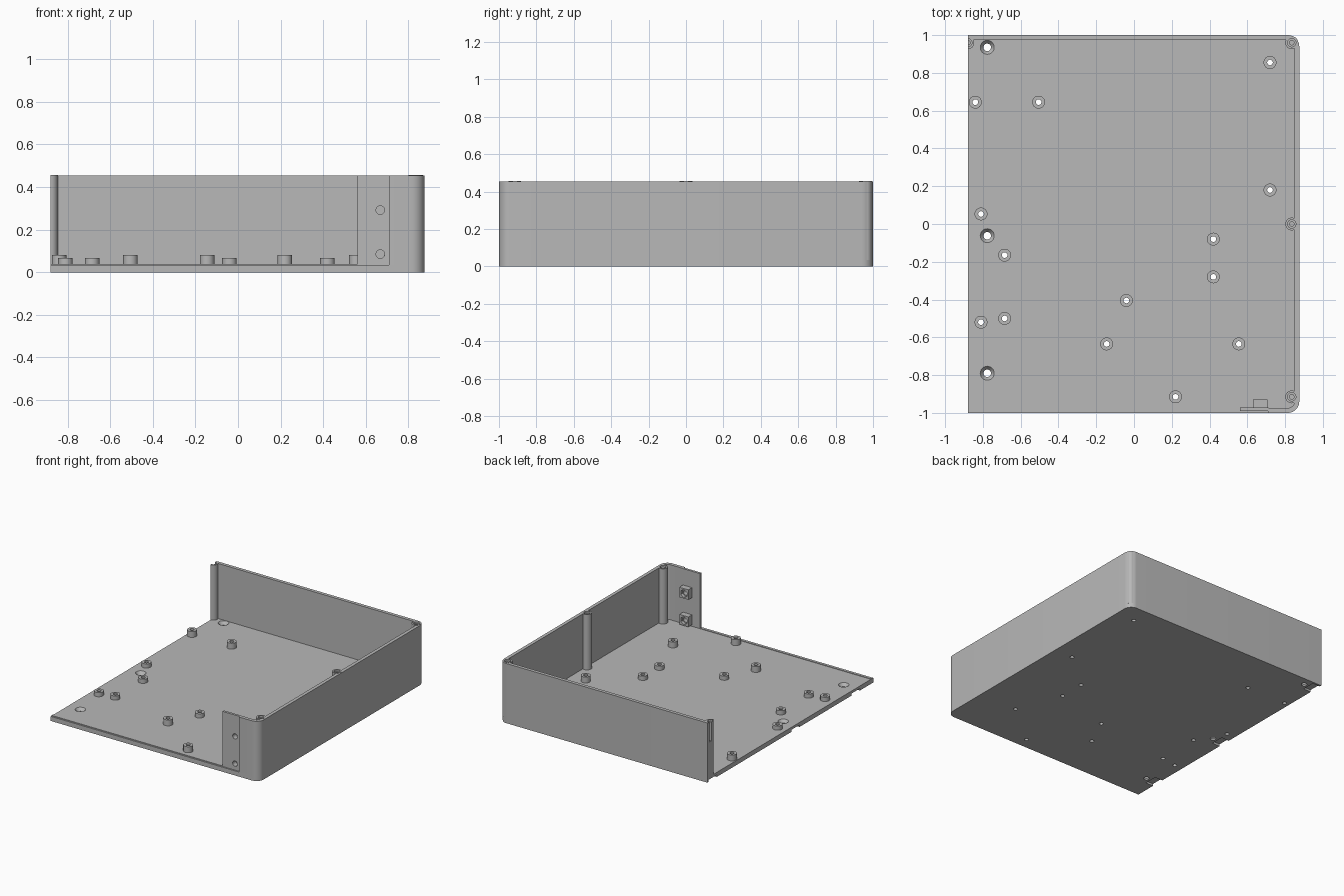
import bpy, bmesh
from math import sin, cos, pi, radians
from mathutils import Matrix

cube = bpy.data.objects.get("Cube")
if cube:
    bpy.data.objects.remove(cube, do_unlink=True)

grey = bpy.data.materials.new("Plain Grey")
grey.use_nodes = True
COLOUR = (0.48, 0.48, 0.48, 1)
grey.diffuse_color = COLOUR
grey.node_tree.nodes["Principled BSDF"].inputs["Base Color"].default_value = COLOUR

LEFT, RIGHT, BACK, FRONT = -0.88, 0.875, 1.0, -1.0
FLOOR, TOP, THICK, RADIUS = 0.035, 0.455, 0.026, 0.06
parts = []


def finish(name, bm):
    bmesh.ops.remove_doubles(bm, verts=bm.verts, dist=1e-5)
    bmesh.ops.recalc_face_normals(bm, faces=bm.faces)
    mesh = bpy.data.meshes.new(name)
    bm.to_mesh(mesh)
    bm.free()
    mesh.materials.append(grey)
    obj = bpy.data.objects.new(name, mesh)
    bpy.context.collection.objects.link(obj)
    parts.append(obj)
    return obj


def add_prism(bm, outline, z0, z1):
    low = [bm.verts.new((x, y, z0)) for x, y in outline]
    high = [bm.verts.new((x, y, z1)) for x, y in outline]
    bm.faces.new(low)
    bm.faces.new(high)
    for i in range(len(low)):
        j = (i + 1) % len(low)
        bm.faces.new((low[i], low[j], high[j], high[i]))


def add_box(bm, x0, x1, y0, y1, z0, z1):
    add_prism(bm, [(x0, y0), (x1, y0), (x1, y1), (x0, y1)], z0, z1)


def add_lathe(bm, profile, x, y, sides=24):
    """Spin a closed (radius, height) profile; zero radius closes a solid."""
    rings = []
    for r, z in profile:
        if r == 0:
            rings.append([bm.verts.new((x, y, z))] * sides)
        else:
            rings.append([bm.verts.new((x + r * cos(2 * pi * k / sides),
                                        y + r * sin(2 * pi * k / sides), z))
                          for k in range(sides)])
    for a, b in zip(rings, rings[1:] + rings[:1]):
        for k in range(sides):
            n = (k + 1) % sides
            corners = list(dict.fromkeys((a[k], a[n], b[n], b[k])))
            if len(corners) > 2:
                bm.faces.new(corners)


def add_rod(bm, x, y, r, z0, z1, sides=24):
    add_lathe(bm, [(0, z0), (r, z0), (r, z1), (0, z1)], x, y, sides)


def add_rod_y(bm, x, z, r, y0, y1, sides=24):
    # Rod lying along the depth axis
    made = bmesh.ops.create_cone(
        bm, cap_ends=True, segments=sides, radius1=r, radius2=r, depth=y1 - y0,
        matrix=Matrix.Translation((x, (y0 + y1) / 2, z)) @ Matrix.Rotation(pi / 2, 4, 'X'))
    return made


def combine(target, bm, operation="DIFFERENCE"):
    tool = finish("cutter", bm)
    tool.hide_render = True
    parts.remove(tool)
    mod = target.modifiers.new("cut", 'BOOLEAN')
    mod.operation, mod.object, mod.solver = operation, tool, 'EXACT'
    bpy.context.view_layer.objects.active = target
    bpy.ops.object.modifier_apply(modifier=mod.name)
    bpy.data.objects.remove(tool, do_unlink=True)


def right_path(inset, start_x, end_x):
    """Path from the front edge round both right corners to the back edge."""
    r = RADIUS - inset
    cx = RIGHT - RADIUS
    path = [(start_x, FRONT + inset)]
    for cy, turn in ((FRONT + RADIUS, -pi / 2), (BACK - RADIUS, 0)):
        path += [(cx + r * cos(turn + k * pi / 16), cy + r * sin(turn + k * pi / 16))
                 for k in range(9)]
    return path + [(end_x, BACK - inset)]


# Floor positions for the standoffs: tall and short sets
TALL = [(-0.84, 0.645), (-0.505, 0.645), (0.72, 0.855), (0.72, 0.18),
        (-0.145, -0.635), (0.555, -0.635), (0.22, -0.915)]
SHORT = [(-0.81, 0.053), (-0.685, -0.165), (-0.81, -0.52), (-0.685, -0.5),
         (-0.04, -0.405), (0.42, -0.08), (0.42, -0.28)]
SCREW_X, SCREW_Y = -0.777, (0.935, -0.062, -0.79)
PIN = 0.015

# Floor plate with through holes, countersunk holes and underside edge slots
bm = bmesh.new()
add_prism(bm, right_path(0, LEFT, LEFT), 0, FLOOR)
floor = finish("floor_plate", bm)
bm = bmesh.new()
for x, y in TALL + SHORT:
    add_rod(bm, x, y, PIN, -0.02, 0.06)
for y in SCREW_Y:
    add_lathe(bm, [(0, -0.02), (0.02, -0.02), (0.02, 0.012), (0.037, FLOOR),
                   (0.037, 0.06), (0, 0.06)], SCREW_X, y)
combine(floor, bm)
bm = bmesh.new()
for y in SCREW_Y:
    add_box(bm, LEFT - 0.1, -0.815, y - 0.05, y + 0.05, -0.02, 0.016)
combine(floor, bm)

# Hollow standoffs
for label, spots, height in (("tall", TALL, 0.08), ("short", SHORT, 0.067)):
    for i, (x, y) in enumerate(spots):
        bm = bmesh.new()
        add_lathe(bm, [(PIN, FLOOR), (0.034, FLOOR), (0.034, height), (PIN, height)], x, y)
        finish(f"{label}_standoff_{i + 1}", bm)

# Wall running round the right side and the back, with screw posts merged in
bm = bmesh.new()
outer = right_path(0, 0.71, LEFT - 0.05)
inner = right_path(THICK, 0.71, LEFT - 0.05)
add_prism(bm, outer + inner[::-1], FLOOR, TOP)
wall = finish("side_and_back_wall", bm)
POSTS = [(0.835, 0.96), (0.835, 0.0), (0.835, -0.915), (LEFT, 0.96)]
bm = bmesh.new()
for x, y in POSTS:
    add_rod(bm, x, y, 0.034, FLOOR - 0.001, TOP + 0.001)
combine(wall, bm, "UNION")
bm = bmesh.new()
for x, y in POSTS:
    add_lathe(bm, [(0, 0.3), (0.012, 0.3), (0.012, TOP - 0.012), (0.022, TOP - 0.012),
                   (0.022, TOP + 0.05), (0, TOP + 0.05)], x, y)
combine(wall, bm)
bm = bmesh.new()
add_box(bm, LEFT - 0.3, LEFT, 0.8, 1.2, -0.1, 0.6)
combine(wall, bm)

# Low lip along the open front edge
bm = bmesh.new()
add_box(bm, LEFT, 0.71, -0.99, -0.972, FLOOR, FLOOR + 0.004)
finish("front_lip", bm)

# Thin overlap tab on the front wall, with two screw holes
HOLE_X, HOLE_Z = 0.668, (0.085, 0.292)
bm = bmesh.new()
add_box(bm, 0.562, 0.712, -0.99, -0.972, FLOOR, TOP)
tab = finish("front_tab", bm)
bm = bmesh.new()
for z in HOLE_Z:
    add_rod_y(bm, HOLE_X, z, 0.02, -1.05, -0.9)
combine(tab, bm)

# Nut blocks behind the tab, with six-sided pockets
for i, z in enumerate(HOLE_Z):
    bm = bmesh.new()
    add_box(bm, HOLE_X - 0.038, HOLE_X + 0.038, -0.972, -0.928, z - 0.038, z + 0.038)
    block = finish(f"nut_block_{i + 1}", bm)
    bm = bmesh.new()
    add_rod_y(bm, HOLE_X, z, 0.02, -1.05, -0.9)
    combine(block, bm)
    bm = bmesh.new()
    add_rod_y(bm, HOLE_X, z, 0.03, -0.95, -0.9, 6)
    combine(block, bm)

# Smooth the round surfaces, keep edges crisp
bpy.ops.object.select_all(action='DESELECT')
for obj in parts:
    obj.select_set(True)
bpy.context.view_layer.objects.active = wall
bpy.ops.object.shade_smooth_by_angle(angle=radians(30))
